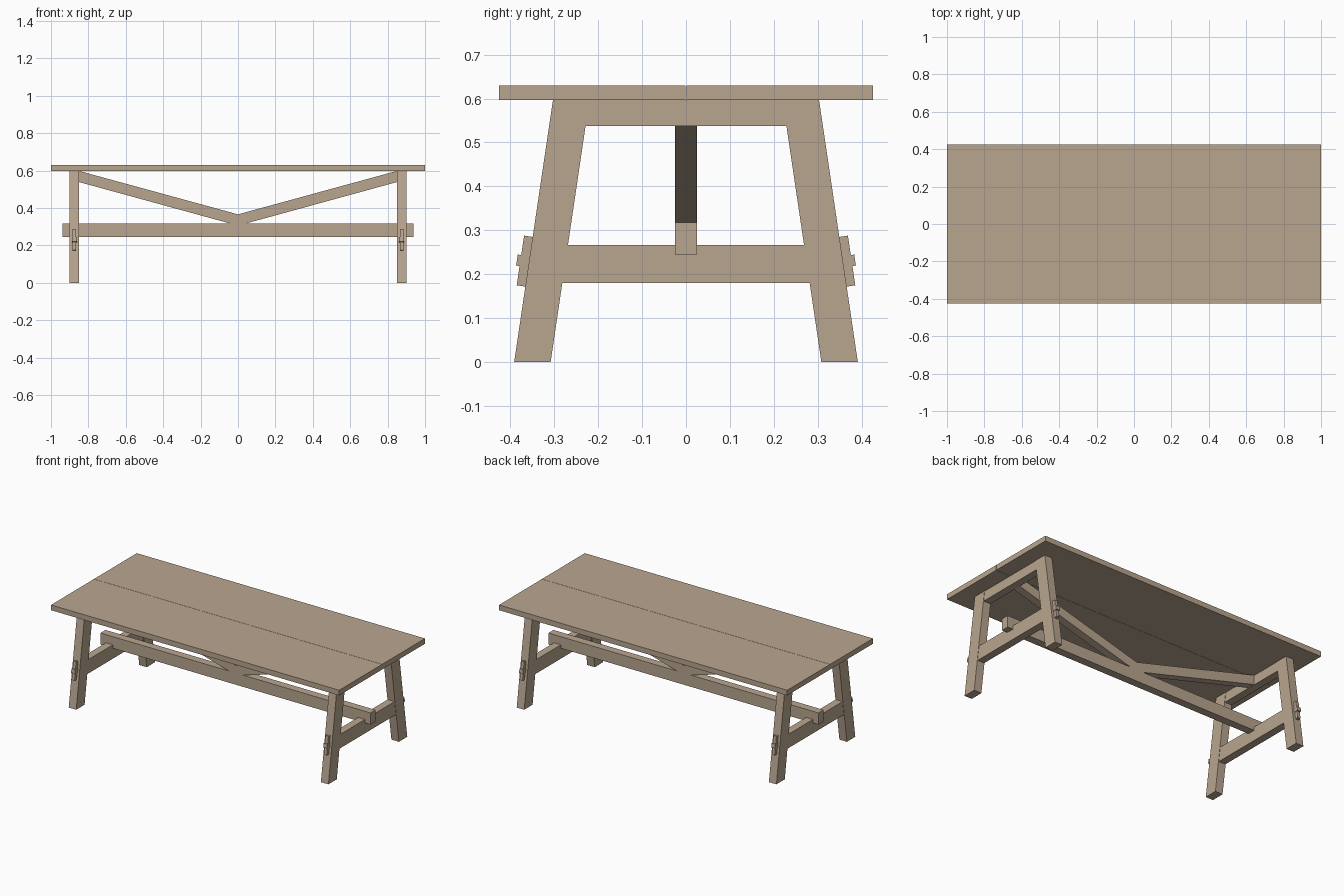
import bpy
import bmesh

cube = bpy.data.objects.get("Cube")
if cube:
    bpy.data.objects.remove(cube, do_unlink=True)

wood = bpy.data.materials.new("pale_wood")
wood.use_nodes = True
COLOUR = (0.485, 0.38, 0.279, 1)
wood.diffuse_color = COLOUR
wood.node_tree.nodes["Principled BSDF"].inputs["Base Color"].default_value = COLOUR


def prism(name, profile, axis, low, high):
    """Extrude a flat profile along x or y; the profile is (other axis, z)."""
    def point(p, d):
        return (d, p[0], p[1]) if axis == "x" else (p[0], d, p[1])
    bm = bmesh.new()
    rings = [[bm.verts.new(point(p, d)) for p in profile] for d in (low, high)]
    for ring in rings:
        bm.faces.new(ring)
    for i in range(len(profile)):
        j = (i + 1) % len(profile)
        bm.faces.new((rings[0][i], rings[0][j], rings[1][j], rings[1][i]))
    bmesh.ops.recalc_face_normals(bm, faces=bm.faces)
    mesh = bpy.data.meshes.new(name)
    bm.to_mesh(mesh)
    bm.free()
    mesh.materials.append(wood)
    obj = bpy.data.objects.new(name, mesh)
    bpy.context.collection.objects.link(obj)
    return obj


def rect(a0, a1, z0, z1):
    return [(a0, z0), (a1, z0), (a1, z1), (a0, z1)]


UNDER, TOP = 0.597, 0.63      # underside and top of the table boards
LEG_X, LEG_HALF = 0.875, 0.026
SLOPE = 0.148                 # sideways lean of the legs


def inner(z):
    return 0.308 - SLOPE * z


def outer(z):
    return 0.391 - SLOPE * z


def rail(name, z0, z1, x):
    # cross rail whose ends meet the leaning legs
    prism(name, [(-inner(z0), z0), (inner(z0), z0), (inner(z1), z1), (-inner(z1), z1)],
          "x", x - 0.024, x + 0.024)


def leaning_block(name, side, z0, z1, proud, x, half):
    # block standing proud of a leg's outer face, cut square to the leg
    tilt = SLOPE * (proud + 0.03)
    profile = [(outer(z0) - 0.03, z0 - tilt), (outer(z0) + proud, z0),
               (outer(z1) + proud, z1), (outer(z1) - 0.03, z1 - tilt)]
    prism(name, [(side * y, z) for y, z in profile], "x", x - half, x + half)


# Table top: two boards with a hairline joint
for side, label in ((-1, "front"), (1, "back")):
    prism(label + "_top_board", rect(side * 0.0008, side * 0.425, UNDER, TOP), "x", -1, 1)

# Trestle ends
for sx, end in ((-1, "right"), (1, "left")):
    x = sx * LEG_X
    for sy, label in ((-1, "front"), (1, "back")):
        name = f"{label}_{end}_"
        leg = [(inner(0), 0), (outer(0), 0), (outer(UNDER), UNDER), (inner(UNDER), UNDER)]
        prism(name + "leg", [(sy * y, z) for y, z in leg], "x", x - LEG_HALF, x + LEG_HALF)
        # through tenon and its key
        leaning_block(name + "tenon", sy, 0.175, 0.288, 0.020, x, 0.010)
        leaning_block(name + "key", sy, 0.220, 0.245, 0.028, x, 0.013)
    rail(end + "_top_rail", 0.537, UNDER, x)
    rail(end + "_lower_rail", 0.18, 0.267, x)

# Long stretcher resting in the lower rails
prism("stretcher", rect(-0.937, 0.937, 0.245, 0.318), "y", -0.025, 0.025)

# Diagonal braces meeting at the middle of the stretcher
for sx, end in ((-1, "right"), (1, "left")):
    brace = [(0, 0.318), (0.045, 0.318), (0.851, 0.539), (0.851, UNDER), (0.845, UNDER), (0, 0.366)]
    prism(end + "_brace", [(sx * x, z) for x, z in brace], "y", -0.025, 0.025)
